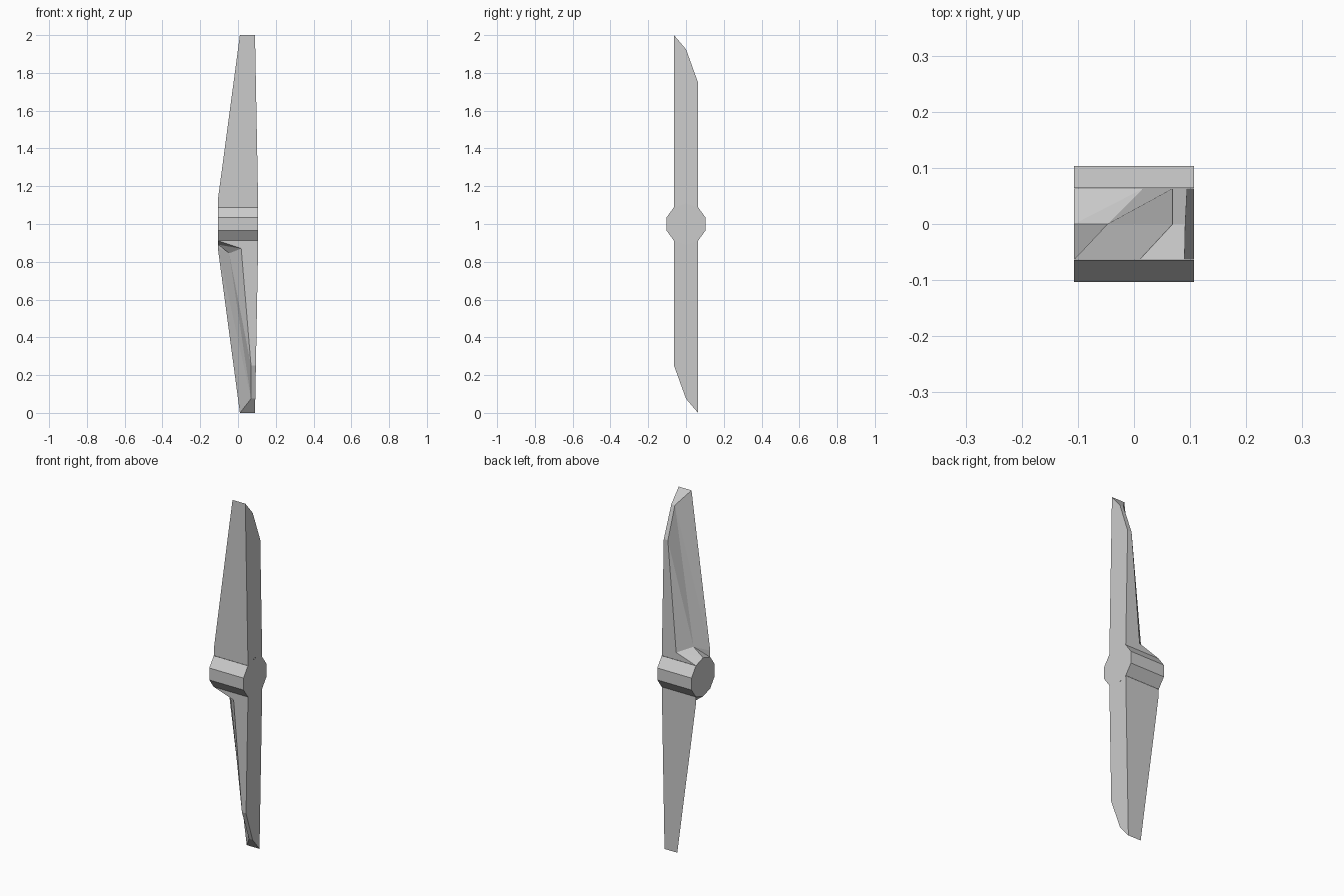
import bpy, bmesh, math
from mathutils import Matrix, Vector

if "Cube" in bpy.data.objects:
    bpy.data.objects.remove(bpy.data.objects["Cube"])

R, HALF, Y = 0.109, 0.107, 0.0635      # hub radius, hub half length, blade half depth
CENTRE = Vector((0, 0, 1))


def finish(name, bm):
    bmesh.ops.recalc_face_normals(bm, faces=bm.faces)
    me = bpy.data.meshes.new(name)
    bm.to_mesh(me)
    bm.free()
    ob = bpy.data.objects.new(name, me)
    bpy.context.collection.objects.link(ob)
    return ob


def right_edge(z):
    return HALF - 0.017 * max(z - 0.09, 0) / 0.91


# hub: ten-sided barrel along x, open where the blades grow out
bm = bmesh.new()
ends = []
for x in (-HALF, HALF):
    ends.append([bm.verts.new((x, R * math.cos(a), 1 + R * math.sin(a)))
                 for a in (math.radians(90 + 36 * k) for k in range(10))])
    bm.faces.new(ends[-1])
for k in range(10):
    if k not in (0, 4, 5, 9):
        j = (k + 1) % 10
        bm.faces.new((ends[0][k], ends[0][j], ends[1][j], ends[1][k]))
finish("hub", bm)


# blade: three rings lofted from root to tip; z measured from the hub axis
def section(left_points):
    left = [(x, y, z) for x, y, z in left_points]
    return left + [(right_edge(z), y, z) for x, y, z in reversed(left)]


root_z = R * math.sin(math.radians(54))
rings = [
    section([(-HALF, -Y, root_z), (-HALF, 0, R), (-HALF, Y, root_z)]),
    section([(-HALF, -Y, 0.125), (-0.047, 0, 0.155), (0.017, Y, 0.13)]),
    section([(0.01, -Y, 1.0), (0.069, 0, 0.925), (0.069, Y, 0.75)]),
]


def blade(name, angle):
    rot = Matrix.Rotation(angle, 3, 'X')
    bm = bmesh.new()
    loops = [[bm.verts.new(CENTRE + rot @ Vector(p)) for p in ring] for ring in rings]
    for a, b in zip(loops, loops[1:]):
        for i in range(6):
            j = (i + 1) % 6
            if i < 2:   # twisted leading faces, split along the diagonal
                bm.faces.new((a[i], a[j], b[j]))
                bm.faces.new((a[i], b[j], b[i]))
            else:
                bm.faces.new((a[i], a[j], b[j], b[i]))
    t = loops[-1]
    bm.faces.new((t[0], t[1], t[4], t[5]))
    bm.faces.new((t[1], t[2], t[3], t[4]))
    return finish(name, bm)


blade("upper_blade", 0)
blade("lower_blade", math.pi)
